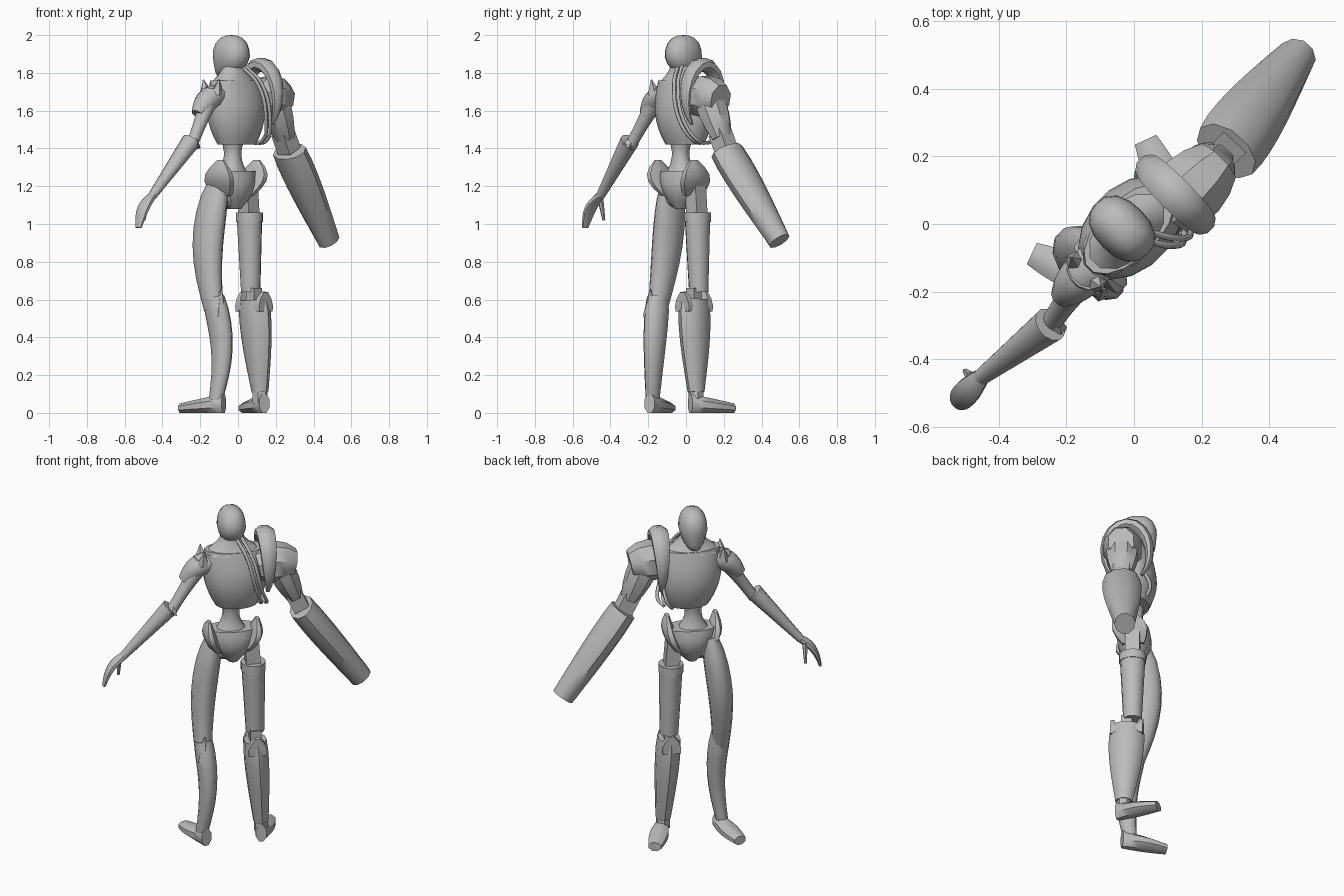
import bpy, bmesh, math
from mathutils import Vector, Matrix

cube = bpy.data.objects.get("Cube")
if cube:
    bpy.data.objects.remove(cube, do_unlink=True)

X, Y, Z = Matrix.Identity(3)
# Parts are laid out facing +y, then each is turned about z
TURN = Matrix.Rotation(math.radians(45), 4, "Z")

grey = bpy.data.materials.new("plain grey")
grey.use_nodes = True
grey.diffuse_color = (.5, .5, .5, 1)
grey.node_tree.nodes["Principled BSDF"].inputs["Base Color"].default_value = grey.diffuse_color


def finish(name, bm):
    """Turn the part into place, shade it smooth and keep its edges sharp."""
    bmesh.ops.recalc_face_normals(bm, faces=bm.faces)
    bm.transform(TURN)
    mesh = bpy.data.meshes.new(name)
    bm.to_mesh(mesh)
    bm.free()
    mesh.materials.append(grey)
    mesh.shade_smooth()
    mesh.set_sharp_from_angle(angle=math.radians(40))
    bpy.context.collection.objects.link(bpy.data.objects.new(name, mesh))


def skin(name, rings, sides, ref, axis):
    """Skin elliptical rings of (centre, half width, half depth along ref)."""
    bm = bmesh.new()
    loops = []
    last = len(rings) - 1
    for i, (centre, half_width, half_depth) in enumerate(rings):
        along = axis or (rings[min(i + 1, last)][0] - rings[max(i - 1, 0)][0]).normalized()
        deep = (ref - ref.dot(along) * along).normalized()
        wide = deep.cross(along)
        grow = 1 / math.cos(math.pi / sides)
        loop = []
        for k in range(sides):
            angle = math.tau * (k + .5) / sides
            offset = wide * math.cos(angle) * half_width + deep * math.sin(angle) * half_depth
            loop.append(bm.verts.new(centre + offset * grow))
        loops.append(loop)
    for low, high in zip(loops, loops[1:]):
        for k in range(sides):
            after = (k + 1) % sides
            bm.faces.new((low[k], low[after], high[after], high[k]))
    bm.faces.new(loops[0])
    bm.faces.new(loops[-1])
    finish(name, bm)


def taper(name, start, end, width, depth, swell=(0, 0), bow=(0, 0, 0), peak=1,
          steps=8, sides=12, ref=Y, axis=None):
    """Limb from start to end; swell fattens its middle and bow bends it."""
    start, end, bow = Vector(start), Vector(end), Vector(bow)
    rings = []
    for i in range(steps + 1):
        t = i / steps
        wave = math.sin(math.pi * t ** peak)
        rings.append((start.lerp(end, t) + bow * math.sin(math.pi * t),
                      width[0] + (width[1] - width[0]) * t + swell[0] * wave,
                      depth[0] + (depth[1] - depth[0]) * t + swell[1] * wave))
    skin(name, rings, sides, ref, axis)


def strut(name, start, end, half, sides=4):
    taper(name, start, end, (half, half), (half, half), steps=1, sides=sides)


def cable(name, points):
    """Round tube through a few points."""
    curve = bpy.data.curves.new(name, "CURVE")
    curve.dimensions = "3D"
    curve.bevel_depth = .01
    curve.bevel_resolution = 1
    curve.resolution_u = 5
    curve.use_fill_caps = True
    curve.materials.append(grey)
    spline = curve.splines.new("BEZIER")
    spline.bezier_points.add(len(points) - 1)
    for knot, point in zip(spline.bezier_points, points):
        knot.co = TURN @ Vector(point)
        knot.handle_left_type = knot.handle_right_type = "AUTO"
    bpy.context.collection.objects.link(bpy.data.objects.new(name, curve))


# Head: a squared-off ball with its lower half drawn forward into a chin
bm = bmesh.new()
bmesh.ops.create_uvsphere(bm, u_segments=16, v_segments=10, radius=1)
for vert in bm.verts:
    power = 2.4
    vert.co /= sum(abs(c) ** power for c in vert.co) ** (1 / power)
    chin = max(0, -vert.co.z)
    vert.co.x *= 1 - .25 * chin
    vert.co.y = vert.co.y * (1 - .2 * chin) + .5 * chin ** 2
bm.transform(Matrix.LocRotScale(Vector((-.035, .015, 1.885)), None, Vector((.078, .108, .115))))
finish("head", bm)

# Trunk
taper("neck", (-.03, 0, 1.74), (-.035, 0, 1.88), (.16, .05), (.09, .05), (-.03, -.01), axis=Z)
taper("chest", (-.01, 0, 1.42), (-.02, 0, 1.76), (.115, .165), (.08, .085), (.035, .04),
      peak=.9, sides=16, axis=Z)
taper("waist", (-.04, 0, 1.46), (-.04, 0, 1.26), (.07, .09), (.06, .07), (-.035, -.02), axis=Z)
taper("pelvis", (-.03, 0, 1.28), (-.03, 0, 1.08), (.14, .03), (.08, .04), (.03, .03), axis=Z)
for word, side in (("right", -1), ("left", 1)):
    taper(word + "_hip_wing", (-.035 + side * .08, 0, 1.15), (-.035 + side * .135, -.04, 1.34),
          (.03, .012), (.06, .02), (.014, .055), (side * .02, 0, 0), steps=5, sides=8, axis=Z)

# Right leg, slim and organic
hip, knee, heel = Vector((-.13, .02, 1.22)), Vector((-.197, -.015, .61)), Vector((-.21, -.04, .06))
strut("right_hip_joint", (-.05, 0, 1.14), (-.14, .02, 1.14), .05, 10)
taper("right_thigh", hip, knee - Z * .06, (.04, .045), (.06, .055), (.025, .035), (-.02, .04, 0), .7)
taper("right_calf", knee, heel, (.05, .032), (.06, .037), (.008, .016), (.025, -.03, 0), .6)
taper("right_knee_spike", knee - Y * .055 - Z * .1, knee - Y * .055 + Z * .04, (.04, .005),
      (.03, .005), sides=6)

# Left leg, mechanical sleeves on square struts
hip, knee, heel = Vector((.085, 0, 1.06)), Vector((.09, -.03, .6)), Vector((.12, -.045, .11))
strut("left_hip_strut", hip + Z * .2 - X * .02, hip - Z * .05, .04)
taper("left_thigh", hip, (.095, 0, .64), (.065, .05), (.07, .05), sides=14)
taper("left_thigh_rim", hip, hip - Z * .05, (.067, .067), (.073, .073), steps=1, sides=14)
strut("left_knee_strut", knee + Z * .06, knee - Z * .05, .03)
taper("left_calf", knee, heel, (.06, .04), (.085, .045), (.01, .02), peak=.7, sides=10)
for side in (-1, 1):
    taper("left_knee_guard", knee + Y * side * .065 - Z * .06, knee + Y * side * .08 + Z * .04,
          (.05, .015), (.025, .01), (.015, 0), steps=3, sides=4)
strut("left_ankle", heel + Z * .03, heel - Z * .06, .035, 6)

# Feet, heel to toe with flat soles
for word, x, splay in (("right", -.2, 20), ("left", .125, -20)):
    ahead = Matrix.Rotation(math.radians(splay), 3, "Z") @ Y
    back = Vector((x, -.055, .05)) - ahead * .03
    taper(word + "_foot", back, back + ahead * .25 - Z * .025, (.03, .035), (.05, .025), (.018, 0),
          sides=8, ref=Z, axis=ahead)

# Right arm, slender
shoulder, elbow, wrist = Vector((-.2, 0, 1.69)), Vector((-.385, -.035, 1.44)), Vector((-.64, 0, 1.15))
taper("right_shoulder", shoulder + X * .06, shoulder - X * .1 - Z * .11, (.05, .035), (.06, .035),
      (.015, .015), (-.01, 0, .02))
taper("right_upper_arm", shoulder, elbow - Z * .03, (.055, .03), (.06, .03), (-.008, -.008))
taper("right_forearm", elbow, wrist, (.047, .022), (.052, .024))
taper("right_elbow_point", elbow - Y * .02 - Z * .03, elbow + X * .03 + Z * .03, (.03, .005),
      (.03, .005), steps=1, sides=5)
for side in (-1, 1):
    root = shoulder + Y * side * .04
    taper("right_shoulder_spike", root, root + Y * side * .02 + Z * .075, (.03, .002), (.03, .002),
          steps=2, sides=5)
taper("right_palm", wrist, (-.75, -.005, .98), (.02, .008), (.025, .02), (.005, .016),
      (-.015, 0, .02), sides=8)
taper("right_thumb", (-.66, .02, 1.13), (-.66, .045, 1.02), (.014, .007), (.014, .007), sides=6)

# Left arm: block shoulder, tapered upper arm, elbow box and heavy forearm
shoulder, elbow, end = Vector((.22, -.045, 1.66)), Vector((.345, -.04, 1.385)), Vector((.69, .01, .91))
taper("left_shoulder", shoulder - X * .12, shoulder + X * .085, (.08, .075), (.08, .07), (.03, .03),
      (0, 0, .015), steps=4, sides=8)
taper("left_upper_arm", shoulder, elbow - X * .035 + Z * .07, (.075, .045), (.085, .055), (.01, .01),
      steps=4, sides=8)
strut("left_elbow", elbow - X * .05 + Z * .1, elbow, .045)
taper("left_forearm", elbow, end, (.07, .06), (.098, .055), (.007, .015), peak=.7, sides=10)

# Tapered arch straddling the left shoulder
rings = []
for i in range(15):
    angle = math.radians(20 * i - 50)
    size = .01 + .04 * math.sin(math.pi * i / 14)
    centre = Vector((.148, -.025 + .125 * math.cos(angle), 1.665 + .18 * math.sin(angle)))
    rings.append((centre, size * .7, size))
skin("left_shoulder_arch", rings, 8, X, None)

# Cables from the neck, down the back and under the ribs
for shift in (0, .03):
    cable("back_cable", [(shift - .02, -.04, 1.84), (shift + .03, -.12, 1.74),
                         (shift + .08, -.13, 1.55), (shift + .12, -.06, 1.44),
                         (shift + .1, .04, 1.43)])
cable("front_hook", [(.14, .07, 1.55), (.12, .1, 1.47), (.09, .08, 1.43)])
